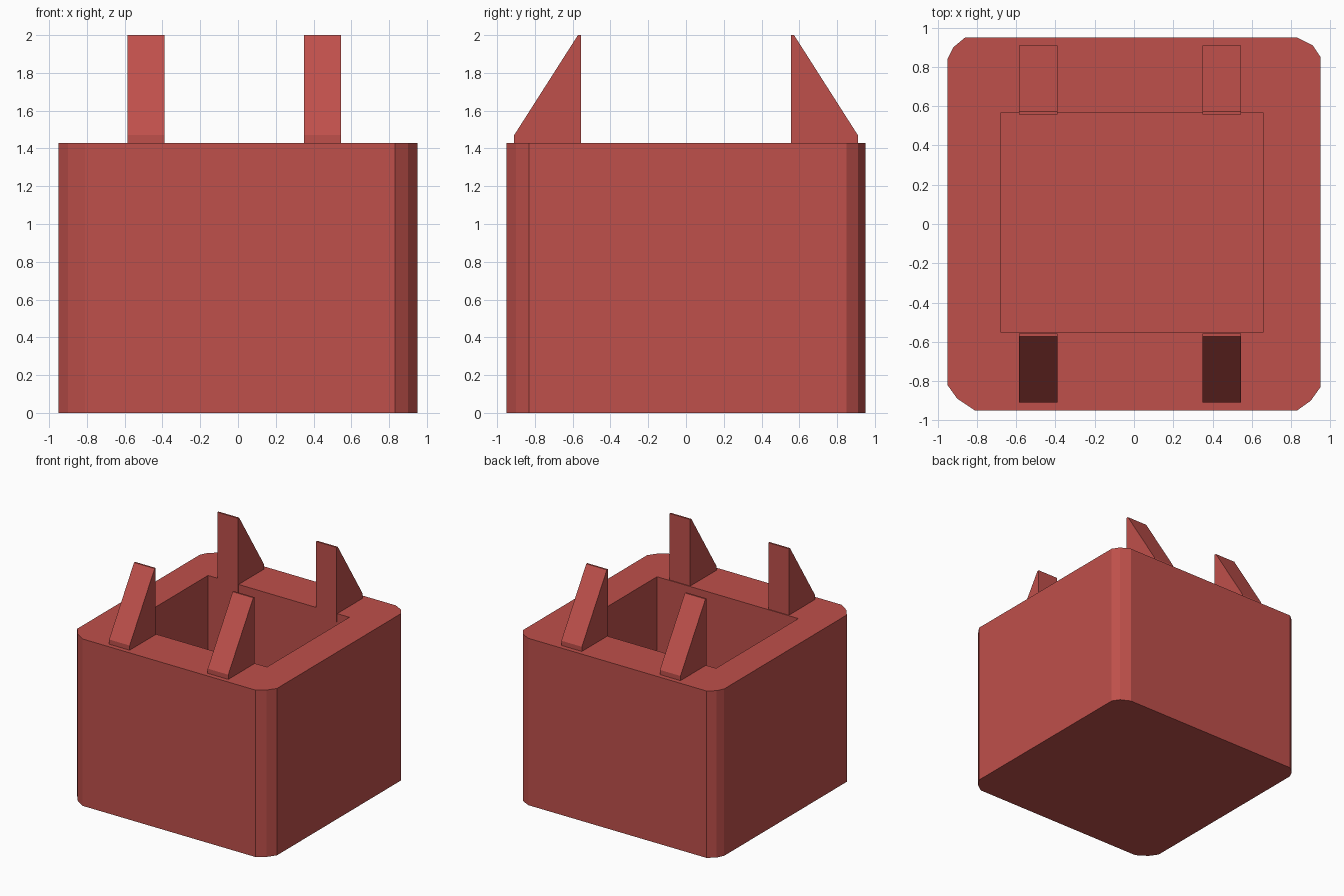
import bpy
import bmesh
from mathutils import Vector

if "Cube" in bpy.data.objects:
    bpy.data.objects.remove(bpy.data.objects["Cube"])

red = bpy.data.materials.new("red")
red.diffuse_color = (0.52, 0.08, 0.07, 1)
red.use_nodes = True
red.node_tree.nodes["Principled BSDF"].inputs["Base Color"].default_value = red.diffuse_color


def prism(name, points, offset):
    """Extrude a flat outline along the offset vector."""
    bm = bmesh.new()
    face = bm.faces.new([bm.verts.new(p) for p in points])
    new = bmesh.ops.extrude_face_region(bm, geom=[face])["geom"]
    bmesh.ops.translate(bm, vec=Vector(offset),
                        verts=[v for v in new if isinstance(v, bmesh.types.BMVert)])
    bmesh.ops.recalc_face_normals(bm, faces=bm.faces)
    mesh = bpy.data.meshes.new(name)
    bm.to_mesh(mesh)
    bm.free()
    mesh.materials.append(red)
    obj = bpy.data.objects.new(name, mesh)
    bpy.context.collection.objects.link(obj)
    return obj


RIM = 1.43
FLOOR = 0.2

# Box body with faceted corners
outline = [(0.95, -0.83), (0.95, 0.85), (0.91, 0.91), (0.83, 0.95),
           (-0.86, 0.95), (-0.92, 0.90), (-0.95, 0.84),
           (-0.95, -0.82), (-0.90, -0.89), (-0.81, -0.95),
           (0.83, -0.95), (0.90, -0.90)]
body = prism("box_body", [(x, y, 0) for x, y in outline], (0, 0, RIM))

# Rectangular cavity open at the top
hole = [(-0.68, -0.55), (0.66, -0.55), (0.66, 0.565), (-0.68, 0.565)]
cutter = prism("cavity_cutter", [(x, y, FLOOR) for x, y in hole], (0, 0, 2))
cutter.hide_render = True
cutter.hide_set(True)
cut = body.modifiers.new("cavity", 'BOOLEAN')
cut.operation = 'DIFFERENCE'
cut.solver = 'EXACT'
cut.object = cutter

# Four wedge fins standing on the rim, sloping outwards
fin_profile = [(0.557, 1.36), (0.557, 2.0), (0.572, 2.0), (0.91, 1.47), (0.91, 1.36)]
for side, s in (("back", 1), ("front", -1)):
    for hand, x in (("left", -0.585), ("right", 0.35)):
        prism(f"{side}_{hand}_fin", [(x, s * y, z) for y, z in fin_profile], (0.195, 0, 0))
